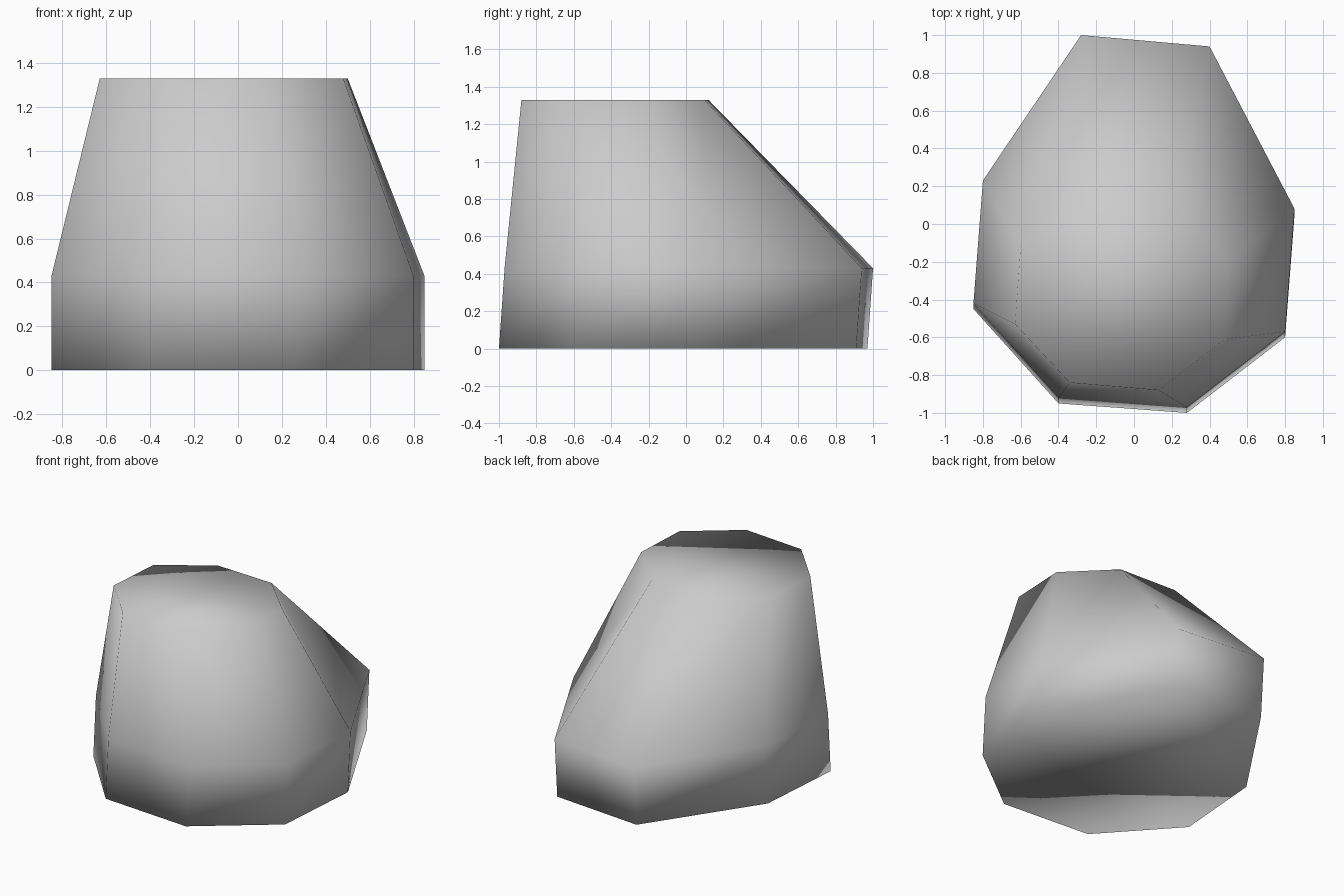
import bpy
import bmesh

# Remove only the default cube
default_cube = bpy.data.objects.get("Cube")
if default_cube:
    bpy.data.objects.remove(default_cube, do_unlink=True)


def make_material(name, colour):
    material = bpy.data.materials.new(name)
    material.use_nodes = True
    material.diffuse_color = colour
    for node in material.node_tree.nodes:
        if node.type == "BSDF_PRINCIPLED":
            node.inputs["Base Color"].default_value = colour
            node.inputs["Roughness"].default_value = 0.9
    return material


def add_ring(bm, outline, height, shift_y=0.0):
    return [bm.verts.new((x, y + shift_y, height)) for x, y in outline]


def bridge(bm, lower, upper):
    count = len(lower)
    for i in range(count):
        j = (i + 1) % count
        bm.faces.new((lower[i], lower[j], upper[j], upper[i]))


# Irregular eight-sided outlines, listed anticlockwise from the front left
waist_outline = [(-0.40, -0.92), (0.28, -0.97), (0.80, -0.57), (0.85, 0.08),
                 (0.40, 0.94), (-0.28, 1.0), (-0.80, 0.23), (-0.85, -0.42)]
crown_outline = [(-0.34, -0.84), (0.13, -0.88), (0.48, -0.61), (0.50, -0.2),
                 (0.20, 0.10), (-0.25, 0.12), (-0.60, -0.12), (-0.63, -0.53)]

# Boulder: short leaning foot, then a long taper to the flat crown
bm = bmesh.new()
foot = add_ring(bm, waist_outline, 0.0, shift_y=-0.03)
waist = add_ring(bm, waist_outline, 0.43)
crown = add_ring(bm, crown_outline, 1.33)
bridge(bm, foot, waist)
bridge(bm, waist, crown)
bm.faces.new(crown)
bm.faces.new(list(reversed(foot)))
bmesh.ops.recalc_face_normals(bm, faces=bm.faces)

# The whole stone is smooth shaded, including its crown and underside
for face in bm.faces:
    face.smooth = True

mesh = bpy.data.meshes.new("boulder")
bm.to_mesh(mesh)
bm.free()
mesh.materials.append(make_material("stone grey", (0.6, 0.6, 0.6, 1.0)))
boulder = bpy.data.objects.new("boulder", mesh)
bpy.context.collection.objects.link(boulder)
